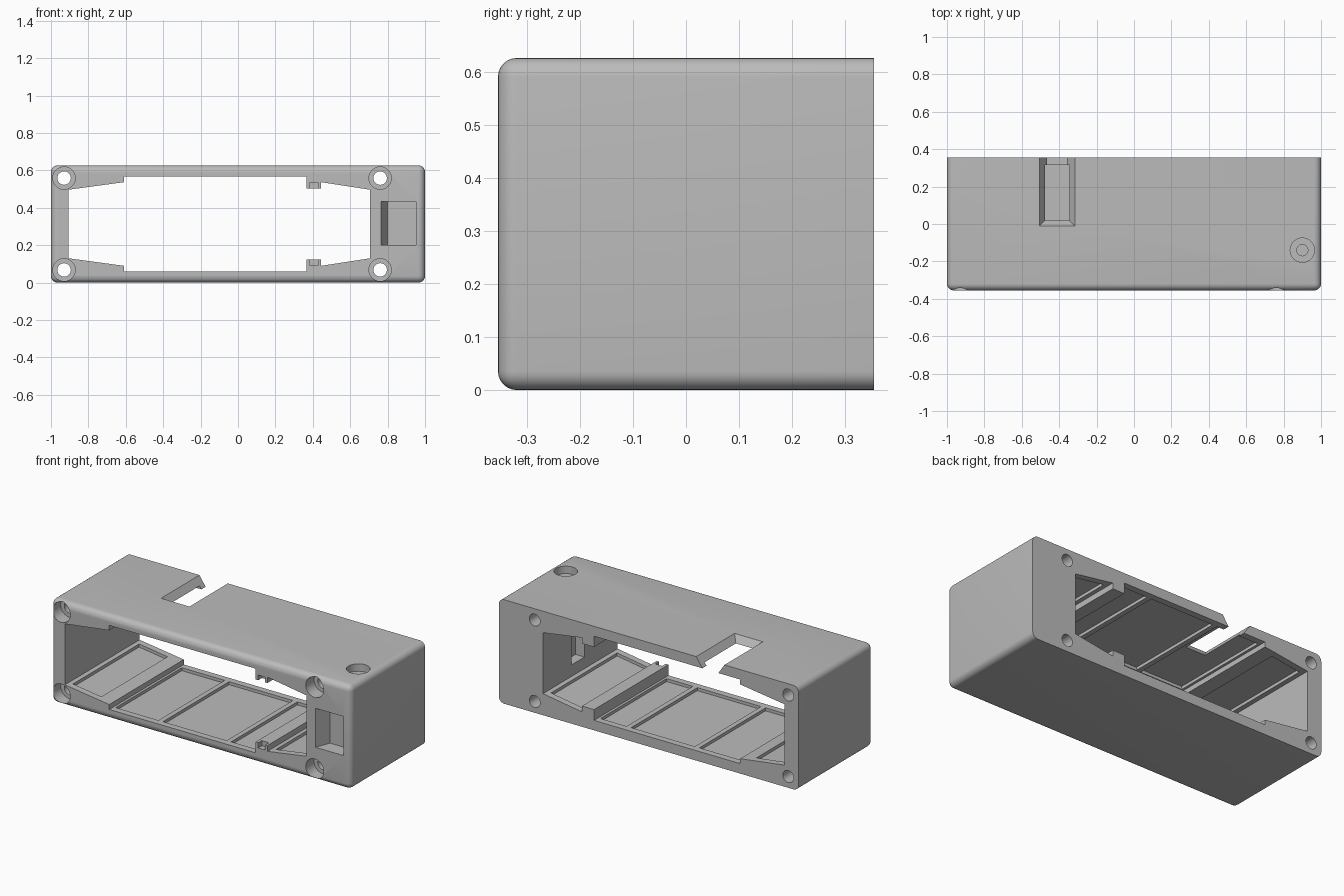
import bpy, bmesh
from math import radians
from mathutils import Vector, Matrix

cube = bpy.data.objects.get("Cube")
if cube:
    bpy.data.objects.remove(cube, do_unlink=True)

HALF_Y, HEIGHT = 0.355, 0.627
cutters = []


def new_object(name, bm):
    bmesh.ops.recalc_face_normals(bm, faces=bm.faces[:])
    mesh = bpy.data.meshes.new(name)
    bm.to_mesh(mesh)
    bm.free()
    obj = bpy.data.objects.new(name, mesh)
    bpy.context.collection.objects.link(obj)
    return obj


def add_cutter(bm):
    obj = new_object("cutter", bm)
    obj.hide_render = True
    cutters.append(obj)


def prism(points, start, end, axis="y"):
    """Extrude an outline in the xz plane along y, or in the xy plane along z."""
    bm = bmesh.new()
    place = (lambda a, b: (a, start, b)) if axis == "y" else (lambda a, b: (a, b, start))
    face = bm.faces.new([bm.verts.new(place(a, b)) for a, b in points])
    out = bmesh.ops.extrude_face_region(bm, geom=[face])
    verts = [v for v in out["geom"] if isinstance(v, bmesh.types.BMVert)]
    shift = end - start
    bmesh.ops.translate(bm, verts=verts, vec=(0, shift, 0) if axis == "y" else (0, 0, shift))
    add_cutter(bm)


def rod(center, radius, depth, axis):
    bm = bmesh.new()
    turn = Matrix.Rotation(radians(90), 4, "X") if axis == "y" else Matrix.Identity(4)
    bmesh.ops.create_cone(bm, cap_ends=True, segments=32, radius1=radius, radius2=radius,
                          depth=depth, matrix=Matrix.Translation(center) @ turn)
    add_cutter(bm)


def mirrored(points, start, end):
    """Cut the floor and the matching place in the roof."""
    prism(points, start, end)
    prism([(x, HEIGHT - z) for x, z in points], start, end)


# Housing block, rounded everywhere except round the back face
bm = bmesh.new()
bmesh.ops.create_cube(bm, size=1)
for v in bm.verts:
    v.co = Vector((v.co.x * 2, v.co.y * 2 * HALF_Y, (v.co.z + 0.5) * HEIGHT))
edges = [e for e in bm.edges if min(v.co.y for v in e.verts) < 0]
bmesh.ops.bevel(bm, geom=edges, offset=0.036, segments=6, profile=0.5, affect="EDGES")
housing = new_object("housing", bm)

# Main bay running from front to back
lower = [(-0.905, 0.13), (-0.61, 0.09), (-0.61, 0.06), (0.365, 0.06),
         (0.365, 0.125), (0.445, 0.125), (0.445, 0.09), (0.705, 0.13)]
upper = [(x, HEIGHT - z) for x, z in reversed(lower)]
prism(lower + upper, -0.5, 0.5)

# Shallow floor and roof panels between the ribs
for x0, x1 in ((-0.595, -0.31), (-0.28, 0.145), (0.175, 0.35)):
    mirrored([(x0, 0.042), (x1, 0.042), (x1, 0.2), (x0, 0.2)], -0.315, 0.315)
for x0, z0, x1, z1 in ((-0.88, 0.108, -0.69, 0.082), (0.475, 0.076, 0.68, 0.108)):
    mirrored([(x0, z0), (x1, z1), (x1, 0.2), (x0, 0.2)], -0.315, 0.315)

# Notches in the front ends of the rails
mirrored([(0.383, 0.094), (0.43, 0.094), (0.43, 0.2), (0.383, 0.2)], -0.5, -0.32)

# Screw holes with wide heads at the front
for x in (-0.93, 0.76):
    for z in (0.068, HEIGHT - 0.068):
        rod((x, 0, z), 0.036, 1, "y")
        rod((x, -0.375, z), 0.06, 0.2, "y")

# Front socket with one slanted wall
prism([(0.765, -0.356), (0.765, -0.4), (0.952, -0.4), (0.952, -0.265), (0.8, -0.265)],
      0.2, 0.435, "z")

# Window recess in the inner side wall
prism([(0.6, -0.04), (0.765, -0.04), (0.765, 0.085), (0.6, 0.085)], 0.2, 0.42, "z")

# Button hole in the top
rod((0.9, -0.14, HEIGHT), 0.065, 0.09, "z")
rod((0.9, -0.14, HEIGHT), 0.03, 0.3, "z")

# Tapered cable notch in the back edge of the roof
bm = bmesh.new()
rings = []
for z, inset in ((0.55, 0.052), (HEIGHT + 0.01, -0.007)):
    x0, x1, y0 = -0.505 + inset, -0.317 - inset, -0.01 + inset
    rings.append([bm.verts.new(p) for p in
                  ((x0, y0, z), (x1, y0, z), (x1, 0.5, z), (x0, 0.5, z))])
for ring in rings:
    bm.faces.new(ring)
for i in range(4):
    j = (i + 1) % 4
    bm.faces.new((rings[0][i], rings[0][j], rings[1][j], rings[1][i]))
add_cutter(bm)

# Carve the housing, keep the result and drop the cutters
for cutter in cutters:
    mod = housing.modifiers.new("cut", "BOOLEAN")
    mod.operation = "DIFFERENCE"
    mod.solver = "EXACT"
    mod.object = cutter
bpy.context.view_layer.update()
carved = bpy.data.meshes.new_from_object(
    housing.evaluated_get(bpy.context.evaluated_depsgraph_get()))
housing.modifiers.clear()
housing.data = carved
for cutter in cutters:
    bpy.data.objects.remove(cutter, do_unlink=True)

# Grey plastic
grey = bpy.data.materials.new("grey_plastic")
grey.use_nodes = True
color = (0.5, 0.5, 0.5, 1)
grey.diffuse_color = color
grey.node_tree.nodes["Principled BSDF"].inputs["Base Color"].default_value = color
housing.data.materials.clear()
housing.data.materials.append(grey)

bpy.ops.object.select_all(action="DESELECT")
housing.select_set(True)
bpy.context.view_layer.objects.active = housing
bpy.ops.object.shade_smooth_by_angle(angle=radians(30))
